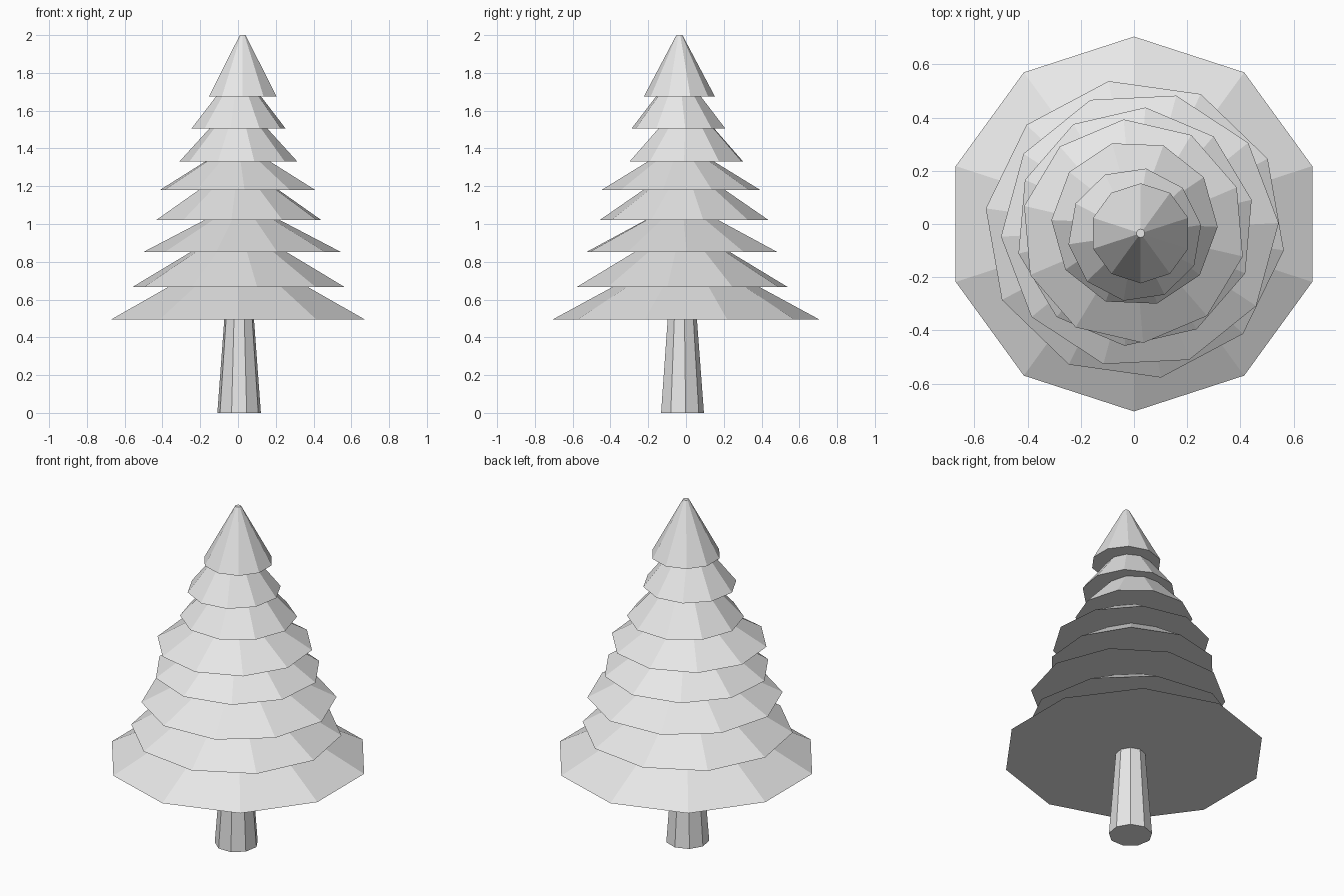
import bpy, bmesh, math

cube = bpy.data.objects.get("Cube")
if cube:
    bpy.data.objects.remove(cube)

# One plain grey for the whole tree
grey = bpy.data.materials.new("light_grey")
grey.use_nodes = True
colour = (0.8, 0.8, 0.8, 1)
grey.diffuse_color = colour
grey.node_tree.nodes["Principled BSDF"].inputs["Base Color"].default_value = colour


def frustum(name, sides, centre, z0, z1, r0, r1, turn, cap_top=False):
    """Flat-shaded tapered prism with a closed base; turn is in degrees."""
    bm = bmesh.new()
    rings = []
    for z, r in ((z0, r0), (z1, r1)):
        ring = []
        for i in range(sides):
            a = math.radians(turn) + math.tau * i / sides
            ring.append(bm.verts.new((centre[0] + r * math.cos(a),
                                      centre[1] + r * math.sin(a), z)))
        rings.append(ring)
    low, high = rings
    for i in range(sides):
        j = (i + 1) % sides
        bm.faces.new((low[i], low[j], high[j], high[i]))
    bm.faces.new(low[::-1])
    if cap_top:
        bm.faces.new(high)
    mesh = bpy.data.meshes.new(name)
    bm.to_mesh(mesh)
    bm.free()
    mesh.materials.append(grey)
    obj = bpy.data.objects.new(name, mesh)
    bpy.context.collection.objects.link(obj)
    return obj


# Trunk
frustum("trunk", 9, (0.006, -0.022), 0, 0.52, 0.117, 0.078, 90)

# Branch tiers: base height, centre, radius, top/base radius ratio, turn
tiers = [
    (0.495, (0, 0), 0.705, 0.54, 18),
    (0.667, (0.003, -0.02), 0.566, 0.44, 28),
    (0.852, (0.022, -0.022), 0.523, 0.37, 2.8),
    (1.02, (0.004, -0.01), 0.45, 0.47, 13),
    (1.18, (-0.002, -0.027), 0.422, 0.405, 23),
    (1.33, (0.002, 0.002), 0.313, 0.48, 33.7),
    (1.505, (0.003, -0.04), 0.252, 0.465, 8.3),
    (1.675, (0.025, -0.035), 0.188, 0.085, 18),
]
for n, (z, centre, r, ratio, turn) in enumerate(tiers):
    last = n == len(tiers) - 1
    top = 2 if last else tiers[n + 1][0] + 0.004
    frustum(f"branch_tier_{n + 1}", 10, centre, z, top, r, r * ratio, turn, last)
